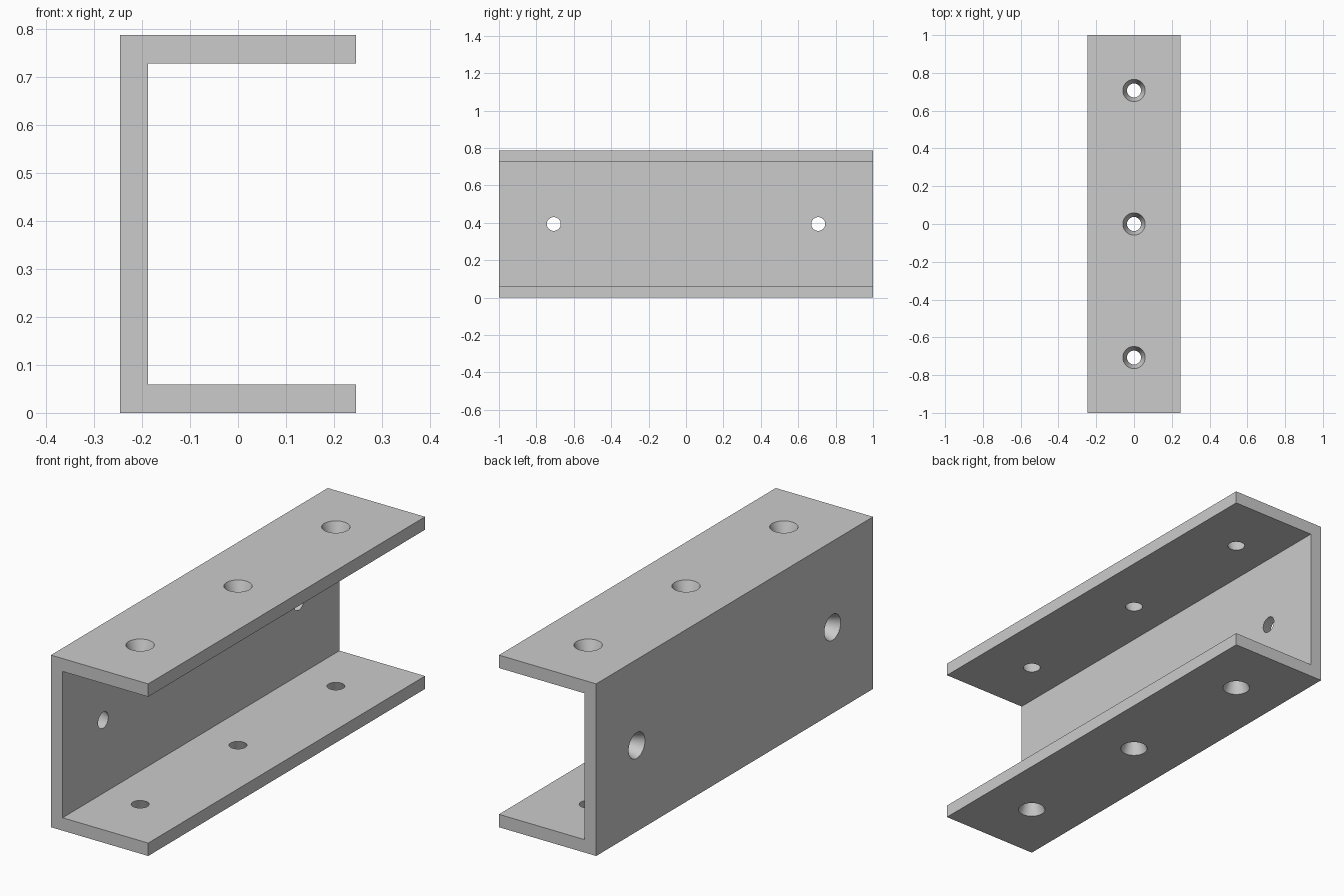
import bpy, math

cube = bpy.data.objects.get("Cube")
if cube:
    bpy.data.objects.remove(cube, do_unlink=True)

HALF_W, HEIGHT, HALF_L, WALL = 0.246, 0.787, 1.0, 0.059
HOLE_OUT, HOLE_IN, SPACING = 0.059, 0.037, 0.707

metal = bpy.data.materials.new("light grey metal")
metal.use_nodes = True
grey = (0.6, 0.6, 0.6, 1)
metal.diffuse_color = grey
metal.node_tree.nodes["Principled BSDF"].inputs["Base Color"].default_value = grey

# C-shaped channel: profile in x, z extruded along y
inner = WALL - HALF_W
profile = [(-HALF_W, 0), (HALF_W, 0), (HALF_W, WALL), (inner, WALL),
           (inner, HEIGHT - WALL), (HALF_W, HEIGHT - WALL),
           (HALF_W, HEIGHT), (-HALF_W, HEIGHT)]
n = len(profile)
verts = [(x, y, z) for y in (-HALF_L, HALF_L) for x, z in profile]
faces = [tuple(range(n)), tuple(range(2 * n - 1, n - 1, -1))]
faces += [(i, i + n, (i + 1) % n + n, (i + 1) % n) for i in range(n)]
mesh = bpy.data.meshes.new("channel")
mesh.from_pydata(verts, [], faces)
mesh.materials.append(metal)
channel = bpy.data.objects.new("channel", mesh)
bpy.context.collection.objects.link(channel)


# Tapered screw holes, wide on the outer face
def cut_hole(center, rotation):
    extra = 0.01
    slope = (HOLE_OUT - HOLE_IN) / WALL * extra
    bpy.ops.mesh.primitive_cone_add(
        vertices=48, radius1=HOLE_IN - slope, radius2=HOLE_OUT + slope,
        depth=WALL + 2 * extra, location=center, rotation=rotation)
    cutter = bpy.context.object
    cutter.name = "hole_cutter"
    cutter.data.materials.append(metal)
    cutter.hide_render = True
    boolean = channel.modifiers.new("hole", 'BOOLEAN')
    boolean.object = cutter
    boolean.solver = 'EXACT'
    bpy.context.view_layer.objects.active = channel
    bpy.ops.object.modifier_apply(modifier=boolean.name)
    bpy.data.objects.remove(cutter, do_unlink=True)


for y in (-SPACING, 0, SPACING):
    cut_hole((0, y, HEIGHT - WALL / 2), (0, 0, 0))
    cut_hole((0, y, WALL / 2), (math.pi, 0, 0))
for y in (-SPACING, SPACING):
    cut_hole((WALL / 2 - HALF_W, y, HEIGHT / 2), (0, -math.pi / 2, 0))

# Smooth hole walls, crisp channel edges
bpy.ops.object.select_all(action='DESELECT')
channel.select_set(True)
bpy.context.view_layer.objects.active = channel
bpy.ops.object.shade_smooth_by_angle(angle=math.radians(30))
